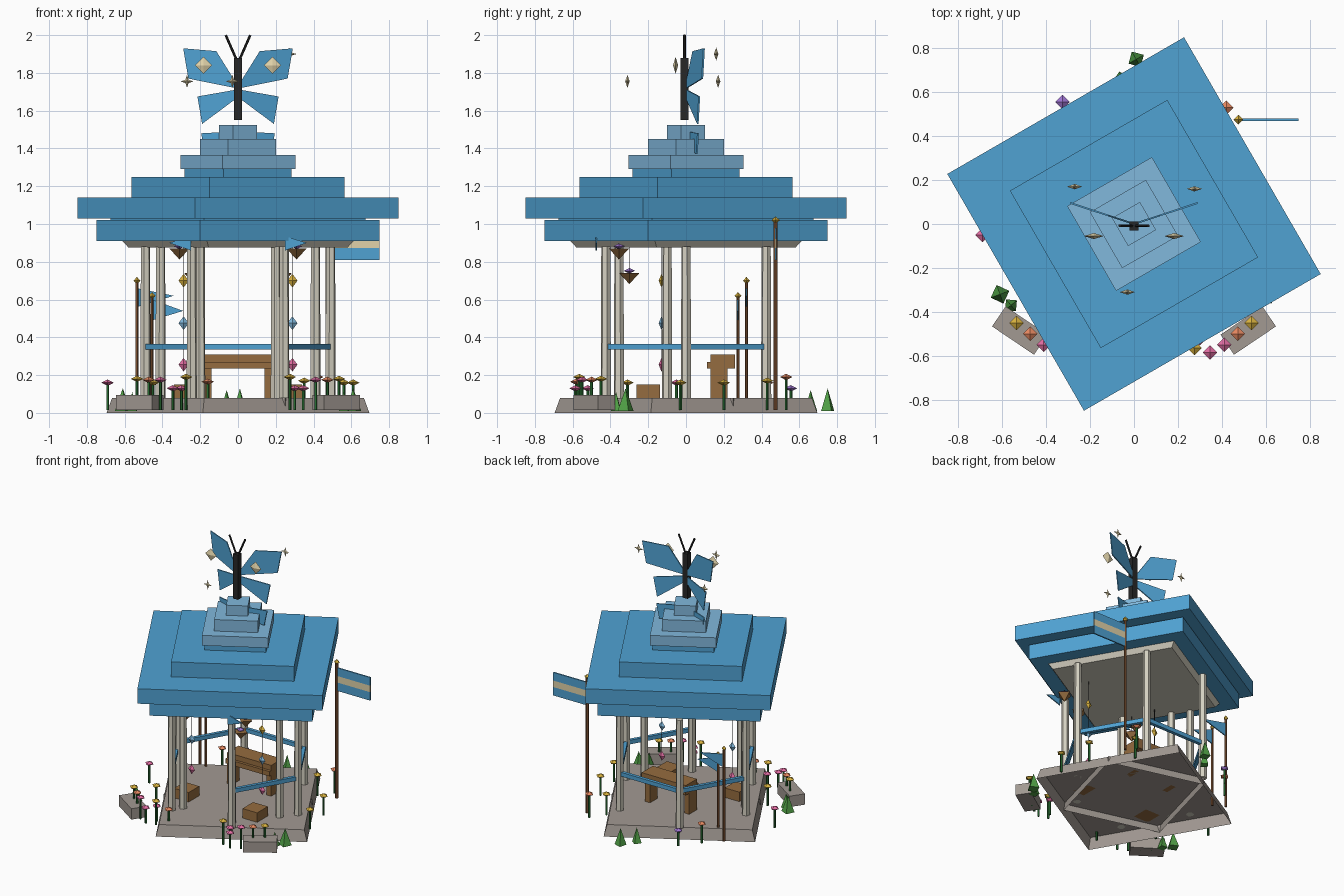
import bpy, bmesh
from math import cos, sin, radians, atan2, hypot
from mathutils import Vector, Matrix

if "Cube" in bpy.data.objects:
    bpy.data.objects.remove(bpy.data.objects["Cube"])

MATS = {}
COLORS = dict(blue=(.08, .36, .65), light=(.22, .48, .72), stone=(.36, .32, .29), cream=(.66, .63, .53),
              wood=(.30, .15, .05), pole=(.20, .08, .03), dark=(.02, .02, .02), gold=(.70, .45, .05),
              pale=(.75, .65, .40), pink=(.75, .15, .36), orange=(.80, .25, .12), purple=(.35, .18, .65),
              green=(.08, .35, .06), stem=(.02, .15, .03))


def finish(name, bm, color, loc=(0, 0, 0)):
    bmesh.ops.remove_doubles(bm, verts=bm.verts, dist=1e-5)
    bmesh.ops.recalc_face_normals(bm, faces=bm.faces)
    me = bpy.data.meshes.new(name)
    bm.to_mesh(me)
    bm.free()
    if color not in MATS:
        MATS[color] = bpy.data.materials.new(color)
        MATS[color].diffuse_color = (*COLORS[color], 1)
    me.materials.append(MATS[color])
    ob = bpy.data.objects.new(name, me)
    ob.location = loc
    bpy.context.collection.objects.link(ob)
    return ob


def loft(name, color, profile, loc=(0, 0, 0), n=4, rot=0, sy=1, bottom=True, top=True):
    """Stack n-sided rings given as (radius, z)."""
    bm = bmesh.new()
    rings = []
    for r, z in profile:
        a = [radians(rot + 360 * i / n) for i in range(n)]
        rings.append([bm.verts.new((r * cos(t), r * sin(t) * sy, z)) for t in a])
    for lo, hi in zip(rings, rings[1:]):
        for i in range(n):
            j = (i + 1) % n
            bm.faces.new((lo[i], lo[j], hi[j], hi[i]))
    if bottom and profile[0][0] > 0:
        bm.faces.new(rings[0])
    if top and profile[-1][0] > 0:
        bm.faces.new(rings[-1])
    return finish(name, bm, color, loc)


def gem(name, color, loc, r, h, sy=1):
    return loft(name, color, [(0, -h), (r, 0), (0, h)], loc, sy=sy)


def box(name, color, lo, hi, turn=0):
    lo, hi = Vector(lo), Vector(hi)
    bm = bmesh.new()
    bmesh.ops.create_cube(bm, size=1, matrix=Matrix.Diagonal((*(hi - lo), 1)))
    ob = finish(name, bm, color, (lo + hi) / 2)
    ob.rotation_euler.z = radians(turn)
    return ob


def rod(name, color, a, b, r, n=6):
    a, b = Vector(a), Vector(b)
    ob = loft(name, color, [(r, 0), (r, (b - a).length)], a, n=n, rot=45)
    ob.rotation_euler = (b - a).to_track_quat('Z', 'Y').to_euler()
    return ob


def plate(name, color, pts, y, slope=0, t=.008):
    """Thin x-z outline, swept back by slope * |x|."""
    bm = bmesh.new()
    rings = [[bm.verts.new((x, y + slope * abs(x) + d, z)) for x, z in pts] for d in (-t / 2, t / 2)]
    for r in rings:
        bm.faces.new(r)
    for i in range(len(pts)):
        j = (i + 1) % len(pts)
        bm.faces.new((rings[0][i], rings[0][j], rings[1][j], rings[1][i]))
    return finish(name, bm, color)


# Stone base, open underneath, with an inner turned ring
loft("base", "stone", [(.72, 0), (.69, .08)], rot=75, bottom=False)
loft("base_under_ring", "stone", [(.5, .03), (.5, .079)], rot=30, bottom=False, top=False)

# Ceiling and stepped roof
loft("ceiling", "cream", [(.6, .875), (.635, .912)], rot=75)
for i, (r, z0, z1, c) in enumerate([(.775, .91, 1.02, "blue"), (.7, 1.02, 1.03, "blue"), (.88, 1.03, 1.14, "blue"),
                                    (.585, 1.14, 1.25, "blue"), (.293, 1.25, 1.29, "blue"), (.315, 1.29, 1.365, "light"),
                                    (.208, 1.365, 1.45, "light"), (.104, 1.45, 1.525, "light")]):
    loft(f"roof_tier_{i}", c, [(r, z0), (r, z1)], rot=75)

# Columns: outer hexagon plus inner pairs
hexa = [(.49 * cos(radians(60 * i)), .49 * sin(radians(60 * i))) for i in range(6)]
for x, y in hexa + [(-.2, -.355), (.2, -.355), (-.41, -.1), (.41, -.1)]:
    loft("column", "cream", [(.028, .08), (.025, .88)], (x, y, 0), n=6, rot=15)

# Rails on every side but the entrance
for i in (5, 0, 1, 2, 3):
    (ax, ay), (bx, by) = hexa[i], hexa[(i + 1) % 6]
    h = hypot(bx - ax, by - ay) / 2
    mx, my = (ax + bx) / 2, (ay + by) / 2
    box("rail", "blue", (mx - h, my - .012, .335), (mx + h, my + .012, .365),
        math_turn := 57.29578 * atan2(by - ay, bx - ax))

# Bench and stools
box("bench_seat", "wood", (-.18, .11, .235), (.18, .26, .27))
box("bench_back", "wood", (-.18, .13, .27), (.18, .26, .308))
for s in (-1, 1):
    box("bench_leg", "wood", (s * .16 - .02, .13, .08), (s * .16 + .02, .22, .235))
    box("stool", "wood", (s * .28 - .06, -.262, .08), (s * .28 + .06, -.138, .15))

# Butterfly finial
box("butterfly_body", "dark", (-.021, -.03, 1.55), (.021, .012, 1.88))
for s in (-1, 1):
    rod("antenna", "dark", (s * .008, -.008, 1.87), (s * .065, -.008, 2.0), .007)
    for name, pts in (("upper_wing", [(.015, 1.755), (.115, 1.915), (.29, 1.93), (.263, 1.77), (.015, 1.72)]),
                      ("lower_wing", [(.015, 1.71), (.215, 1.675), (.19, 1.53), (.015, 1.66)]),
                      ("tail_wing", [(.015, 1.49), (.195, 1.48), (.175, 1.37), (.015, 1.42)])):
        plate(name, "blue", [(s * x, z) for x, z in pts], 0, .33)
    gem("wing_spot", "pale", (s * .183, -.055, 1.84), .045, .045, .3)

# Floating sparkles
for x, y, z in ((-.27, .17, 1.755), (.275, .16, 1.9), (-.03, -.31, 1.755)):
    bm = bmesh.new()
    ring = [bm.verts.new((q * cos(radians(45 * i)), 0, q * sin(radians(45 * i))))
            for i in range(8) for q in [.012 if i % 2 else .035]]
    for d in (-.012, .012):
        tip = bm.verts.new((0, d, 0))
        for i in range(8):
            bm.faces.new((ring[i], ring[(i + 1) % 8], tip))
    finish("sparkle", bm, "pale", (x, y, z))

# Hanging gems, pots and eave pennants
for s in (-1, 1):
    rod("gem_thread", "dark", (s * .288, -.13, .22), (s * .288, -.13, .88), .002, 4)
    for z, c in ((.7, "gold"), (.475, "light"), (.255, "pink")):
        gem("hanging_gem", c, (s * .288, -.13, z), .027, .036, .55)
    for x, y, z in ((.31, -.355, .87), (.232, -.3, .74)):
        loft("hanging_pot", "wood", [(0, -.058), (.053, 0)], (s * x, y, z))
        gem("pot_flower", "purple", (s * x, y, z + .012), .03, .015)
        rod("pot_cord", "dark", (s * x, y, z), (s * x, y, .9), .002, 4)
    plate("eave_pennant", "blue", [(s * .25, .935), (s * .25, .86), (s * .365, .9)], -.475)

# Flag poles
for x, y, h, r in ((.475, .475, 1.01, .011), (-.535, .32, .69, .009), (-.455, .275, .61, .009)):
    rod("flag_pole", "pole", (x, y, .015), (x, y, h), r)
    gem("pole_cap", "gold", (x, y, h + .01), r * 2, .02)
for z0, z1, c in ((.81, .872, "blue"), (.872, .92, "pale"), (.92, .98, "blue")):
    box("flag_stripe", c, (.475, .47, z0), (.75, .48, z1))
plate("pennant_tall", "blue", [(-.535, .66), (-.535, .56), (-.34, .62)], .32)
plate("pennant_short", "blue", [(-.455, .6), (-.455, .49), (-.29, .54)], .275)

# Planters, flowers and shrubs
flowers = [(-.69, -.05, .16, "pink"), (-.325, .555, .13, "purple"), (.42, .53, .19, "orange"),
           (.61, -.03, .16, "gold"), (.35, .43, .17, "gold"), (-.43, .43, .16, "orange"),
           (-.45, -.31, .16, "gold"), (.56, .2, .16, "gold"), (-.16, -.58, .165, "orange")]
for s in (-1, 1):
    box("planter", "stone", (s * .52 - .115, -.54, .015), (s * .52 + .115, -.43, .095), s * 34)
    flowers += [(s * .535, -.45, .18, "gold"), (s * .473, -.5, .175, "orange"), (s * .411, -.55, .175, "pink"),
                (s * .345, -.585, .13, "pink"), (s * .3, -.52, .13, "pink"), (s * .275, -.565, .19, "gold")]
    loft("shrub", "green", [(.045, .01), (0, .13)], (s * .61, -.32, 0), rot=20)
    loft("shrub", "green", [(.035, .01), (0, .11)], (s * .56, -.37, 0), rot=40)
loft("shrub", "green", [(.04, .01), (0, .13)], (.01, .75, 0), rot=30)
loft("shrub", "green", [(.035, .01), (0, .12)], (-.06, .66, 0), rot=10)
for x, y, z, c in flowers:
    rod("flower_stem", "stem", (x, y, .015), (x, y, z), .008, 5)
    gem("flower_head", c, (x, y, z), .033, .017)

for m in bpy.data.materials:
    if m.users and not m.is_grease_pencil:
        m.use_nodes = True
        m.node_tree.nodes["Principled BSDF"].inputs["Base Color"].default_value = m.diffuse_color
